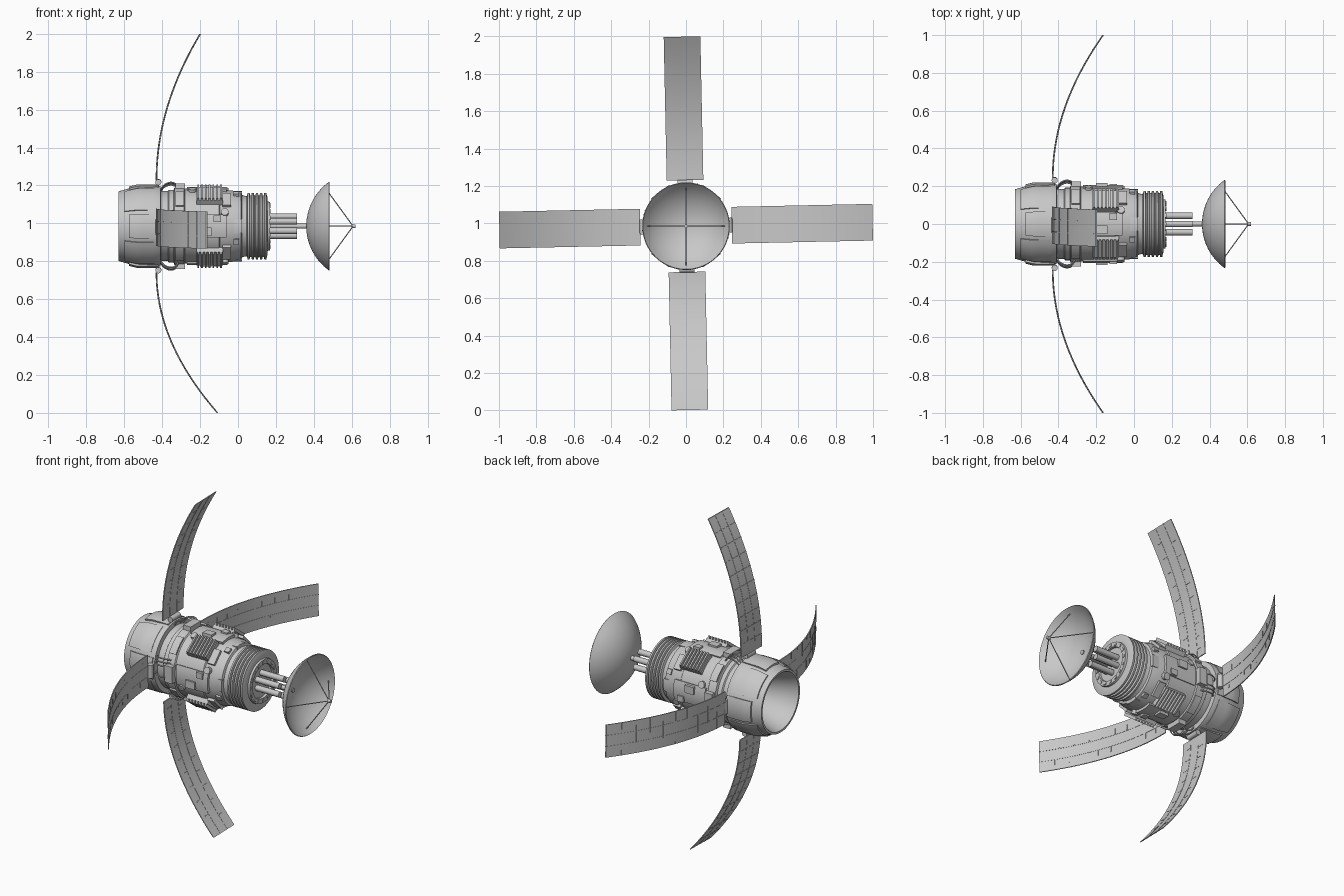
import bpy, bmesh, math
from mathutils import Vector, Matrix

cube = bpy.data.objects.get("Cube")
if cube:
    bpy.data.objects.remove(cube, do_unlink=True)

CZ = 0.985                      # height of the long axis
QUARTERS = [i * math.pi / 2 for i in range(4)]
DIAGONALS = [a + math.pi / 4 for a in QUARTERS]

GREY = bpy.data.materials.new("hull grey")
GREY.use_nodes = True
GREY.diffuse_color = (0.58, 0.58, 0.58, 1)
GREY.node_tree.nodes["Principled BSDF"].inputs["Base Color"].default_value = GREY.diffuse_color


def polar(x, r, a):
    return Vector((x, r * math.cos(a), CZ + r * math.sin(a)))


def finish(name, bm, angle=35):
    bmesh.ops.recalc_face_normals(bm, faces=bm.faces)
    me = bpy.data.meshes.new(name)
    bm.to_mesh(me)
    bm.free()
    me.materials.append(GREY)
    ob = bpy.data.objects.new(name, me)
    bpy.context.collection.objects.link(ob)
    bpy.ops.object.select_all(action='DESELECT')
    ob.select_set(True)
    bpy.context.view_layer.objects.active = ob
    bpy.ops.object.shade_smooth_by_angle(angle=math.radians(angle))


def lathe(name, profile, n=64):
    """Spin (x, r) points round the long axis."""
    bm = bmesh.new()
    vs = [bm.verts.new(polar(x, r, 0)) for x, r in profile]
    es = [bm.edges.new(p) for p in zip(vs, vs[1:])]
    bmesh.ops.spin(bm, geom=vs + es, cent=(0, 0, CZ), axis=(1, 0, 0),
                   angle=math.tau, steps=n, use_duplicate=False)
    bmesh.ops.remove_doubles(bm, verts=bm.verts, dist=1e-5)
    finish(name, bm)


def warped(bm, f, us, vs, ws, nu=1, nv=1):
    """Box whose corners and divisions are bent by f(u, v, w)."""
    def grid(w):
        return [[bm.verts.new(f(us[0] + (us[1] - us[0]) * i / nu,
                                vs[0] + (vs[1] - vs[0]) * j / nv, w))
                 for j in range(nv + 1)] for i in range(nu + 1)]
    a, b = grid(ws[0]), grid(ws[1])
    for i in range(nu):
        for j in range(nv):
            for g in (a, b):
                bm.faces.new((g[i][j], g[i + 1][j], g[i + 1][j + 1], g[i][j + 1]))
    for i in range(nu):
        for j in (0, nv):
            bm.faces.new((a[i][j], a[i + 1][j], b[i + 1][j], b[i][j]))
    for j in range(nv):
        for i in (0, nu):
            bm.faces.new((a[i][j], a[i][j + 1], b[i][j + 1], b[i][j]))


def block(bm, x, r, a, size, shift=0):
    """Box centred at radius r, size = (along axis, tangent, radial)."""
    d, t = Vector((0, math.cos(a), math.sin(a))), Vector((0, -math.sin(a), math.cos(a)))
    c = polar(x, r, a) + t * shift
    sx, st, sr = (s / 2 for s in size)
    warped(bm, lambda u, v, w: c + Vector((u, 0, 0)) + t * v + d * w,
           (-sx, sx), (-st, st), (-sr, sr))


def rod(bm, p, q, r, n=10):
    d = q - p
    m = Matrix.Translation((p + q) / 2) @ d.to_track_quat('Z', 'Y').to_matrix().to_4x4()
    bmesh.ops.create_cone(bm, cap_ends=True, segments=n, radius1=r, radius2=r,
                          depth=d.length, matrix=m)


# Hollow rear skirt
lathe("rear_skirt", [(-.43, 0), (-.43, .09), (-.48, .12), (-.56, .148), (-.622, .168),
                     (-.63, .172), (-.63, .184), (-.58, .198), (-.53, .21), (-.43, .216),
                     (-.41, .212), (-.405, .17)])

# Main hull with stepped bands
lathe("main_hull", [(-.41, .17), (-.41, .185), (-.37, .185), (-.365, .192), (-.34, .192),
                    (-.335, .205), (-.285, .205), (-.28, .198), (-.1, .198), (-.095, .192),
                    (-.03, .188), (.015, .178), (.02, .165), (.035, .16), (.05, .16)])

# Ribbed front collar
ribs = [(.04, .15)]
for i in range(5):
    x = .048 + i * .022
    ribs += [(x, .163), (x + .003, .176), (x + .013, .176), (x + .016, .163)]
ribs += [(.156, .15), (.156, .13), (.168, .128), (.168, .1), (.155, .098), (.155, 0)]
lathe("ribbed_collar", ribs)

bm = bmesh.new()
for i in range(16):
    block(bm, .166, .114, i * math.tau / 16, (.012, .018, .014))
finish("collar_bolts", bm)

# Raised skirt plates that follow its taper
bm = bmesh.new()
skirt = lambda u, v, w: polar(u, .214 - .26 * max(0, -.53 - u) + w, v)
for a in QUARTERS:
    warped(bm, skirt, (-.575, -.42), (a - .3, a + .3), (-.01, .007), 8, 8)
for a in DIAGONALS:
    warped(bm, skirt, (-.6, -.44), (a - .38, a + .38), (-.01, .004), 8, 8)
finish("skirt_plates", bm)

# Hull plates, boxes and round caps
bm = bmesh.new()
hull = lambda u, v, w: polar(u, w, v)
for a in QUARTERS:
    warped(bm, hull, (-.27, -.06), (a - .3, a + .3), (.18, .206), 1, 8)
    warped(bm, hull, (-.025, .02), (a - .2, a + .2), (.15, .186), 1, 6)
    block(bm, -.305, .208, a, (.05, .1, .036))
    block(bm, -.17, .207, a, (.06, .045, .018), .03)
    block(bm, -.11, .204, a, (.04, .035, .018), -.04)
    block(bm, -.01, .185, a + .45, (.03, .03, .02))
    for x, t in ((-.24, .36), (-.07, -.37)):
        rod(bm, polar(x, .18, a + t), polar(x, .212, a + t), .02, 16)
for a in DIAGONALS:
    warped(bm, hull, (-.33, -.285), (a - .25, a + .25), (.18, .214), 1, 6)
    block(bm, -.06, .195, a, (.045, .09, .016))
finish("hull_fittings", bm)

# Finned radiators, leaning towards the top and bottom
bm = bmesh.new()
for a, lean in zip(DIAGONALS, (.14, -.14, .14, -.14)):
    block(bm, -.15, .2, a + lean, (.14, .12, .03))
    for i in range(7):
        block(bm, -.21 + i * .02, .216, a + lean, (.009, .12, .03))
finish("radiators", bm)

# Looping pipes between skirt and hull
cu = bpy.data.curves.new("hull_pipes", 'CURVE')
cu.dimensions = '3D'
cu.bevel_depth = .004
cu.bevel_resolution = 1
cu.resolution_u = 5
for a in QUARTERS:
    for t in (-.36, -.27, -.18, .1):
        sp = cu.splines.new('BEZIER')
        path = [(-.415, .185), (-.385, .222), (-.34, .23), (-.31, .2)]
        sp.bezier_points.add(len(path) - 1)
        for bp, (x, r) in zip(sp.bezier_points, path):
            bp.co = polar(x, r, a + t)
            bp.handle_left_type = bp.handle_right_type = 'AUTO'
cu.materials.append(GREY)
bpy.context.collection.objects.link(bpy.data.objects.new("hull_pipes", cu))

# Four curved solar panels with raised cell ribs and hinges
HALF, ROOT, ROLL = .098, .245, .021
for name, a, reach, sweep in (("back", 0, .998, .265), ("top", math.pi / 2, 1.013, .23),
                              ("front", math.pi, .998, .265), ("bottom", -math.pi / 2, .983, .32)):
    b = a + ROLL
    tangent = Vector((0, -math.sin(b), math.cos(b)))

    def bend(s, v, w):
        return polar(-.43 + sweep * s * s + w, ROOT + (reach - ROOT) * s, b) + tangent * v
    bm = bmesh.new()
    warped(bm, bend, (0, 1), (-HALF, HALF), (-.003, .003), 40)
    finish(name + "_panel", bm)

    bm = bmesh.new()
    for v in (-HALF / 3, HALF / 3):
        warped(bm, bend, (0, 1), (v - .002, v + .002), (-.0045, .0045), 40)
    for i in range(1, 10):
        s = i / 10
        warped(bm, bend, (s - .0025, s + .0025), (-HALF, HALF), (-.0045, .002))
        for v, ds in ((-.052, -.03), (.052, .005)):
            warped(bm, bend, (s + ds - .003, s + ds + .003), (v - .016, v + .016), (.002, .0045))
    finish(name + "_panel_ribs", bm)

    bm = bmesh.new()
    h = polar(-.42, .232, b)
    rod(bm, h - tangent * .04, h + tangent * .04, .016, 16)
    finish(name + "_panel_hinge", bm)

# Mast carrying the dish
bm = bmesh.new()
for i in range(6):
    a = i * math.tau / 6 + math.pi / 6
    rod(bm, polar(.15, .05, a), polar(.31, .05, a), .017, 12)
rod(bm, polar(.15, 0, 0), polar(.37, 0, 0), .013, 12)
finish("dish_mast", bm)

# Dish: thin spherical bowl
RIM, DEPTH = .234, .12
R = (RIM ** 2 + DEPTH ** 2) / (2 * DEPTH)
bowl = lambda r: .36 + R - math.sqrt(R * R - r * r)
radii = [RIM * i / 12 for i in range(13)]
lathe("dish", [(bowl(r), r) for r in radii] + [(bowl(r) + .004, r * .985) for r in reversed(radii)])

# Feed struts and receiver
bm = bmesh.new()
for a in QUARTERS:
    rod(bm, polar(bowl(.212), .212, a), polar(.607, 0, 0), .0028, 8)
rod(bm, polar(.598, 0, 0), polar(.62, 0, 0), .01, 16)
finish("dish_feed", bm)
